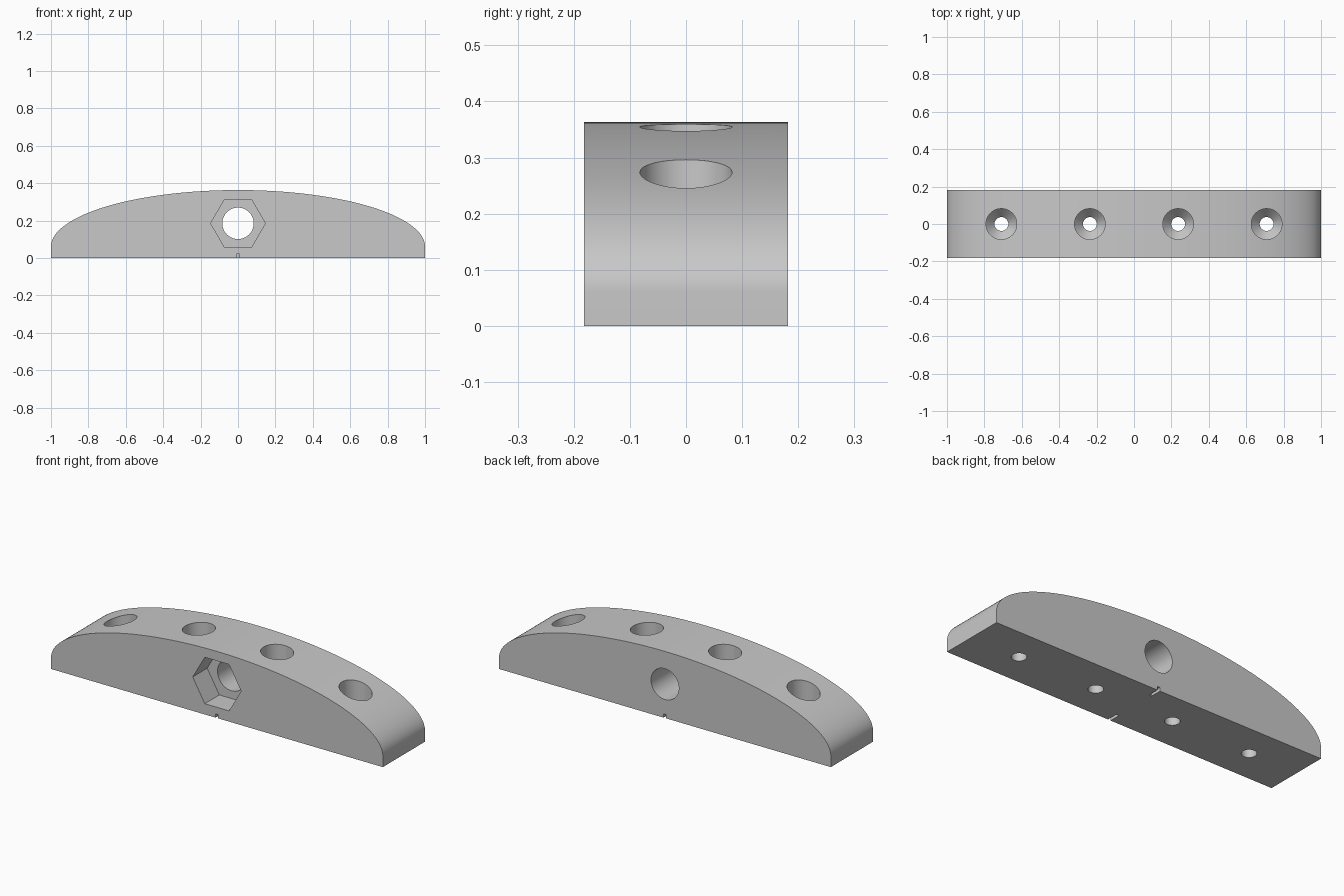
import bpy, bmesh
from math import cos, sin, pi
from mathutils import Matrix

if "Cube" in bpy.data.objects:
    bpy.data.objects.remove(bpy.data.objects["Cube"])

WIDTH = 0.363          # size along y
SIDE, RISE = 0.06, 0.303   # straight ends, then elliptical crown
HOLE_Z = 0.185

grey = bpy.data.materials.new("light_grey")
grey.use_nodes = True
colour = (0.58, 0.58, 0.58, 1)
grey.diffuse_color = colour
grey.node_tree.nodes["Principled BSDF"].inputs["Base Color"].default_value = colour


def loft(name, rings):
    """Skin a list of equal-length point rings and cap both ends."""
    bm = bmesh.new()
    loops = [[bm.verts.new(p) for p in ring] for ring in rings]
    n = len(loops[0])
    for a, b in zip(loops, loops[1:]):
        for i in range(n):
            j = (i + 1) % n
            bm.faces.new((a[i], a[j], b[j], b[i]))
    bm.faces.new(loops[0][::-1])
    bm.faces.new(loops[-1])
    bmesh.ops.recalc_face_normals(bm, faces=bm.faces)
    mesh = bpy.data.meshes.new(name)
    bm.to_mesh(mesh)
    bm.free()
    mesh.materials.append(grey)
    ob = bpy.data.objects.new(name, mesh)
    bpy.context.collection.objects.link(ob)
    return ob


def circle(r, n, z):
    return [(r * cos(2 * pi * i / n), r * sin(2 * pi * i / n), z) for i in range(n)]


def turned(name, profile, n, matrix):
    """Lathe (radius, height) pairs, then place the result."""
    ob = loft(name, [circle(r, n, z) for r, z in profile])
    ob.data.transform(matrix)
    return ob


def box(name, x0, x1, y0, y1, z0, z1):
    return loft(name, [[(x0, y0, z), (x1, y0, z), (x1, y1, z), (x0, y1, z)]
                       for z in (z0, z1)])


# Arched bar: flat base, short upright ends, elliptical crown
STEPS = 128
outline = [(-1, 0), (1, 0)]
outline += [(cos(pi * i / STEPS), SIDE + RISE * sin(pi * i / STEPS))
            for i in range(STEPS + 1)]
bar = loft("arched_bar", [[(x, y, z) for x, z in outline]
                          for y in (-WIDTH / 2, WIDTH / 2)])

# Counterbored screw holes with a conical seat
drill = [(0.037, -0.1), (0.037, 0.09), (0.082, 0.14), (0.082, 0.5)]
cutters = [turned("screw_hole_cutter", drill, 64, Matrix.Translation((x, 0, 0)))
           for x in (-0.709, -0.236, 0.236, 0.709)]

# Bolt hole through the middle, with a hexagonal nut pocket at the front
along_y = Matrix.Translation((0, 0, HOLE_Z)) @ Matrix.Rotation(-pi / 2, 4, "X")
cutters.append(turned("bolt_hole_cutter", [(0.084, -0.4), (0.084, 0.4)], 64, along_y))
cutters.append(turned("nut_pocket_cutter",
                      [(0.146, -0.4), (0.146, -WIDTH / 2 + 0.125)], 6, along_y))

# Small centre marks in the base edges
for s in (-1, 1):
    ys = sorted((s * 0.12, s * 0.3))
    cutters.append(box("centre_mark_cutter", -0.008, 0.008, *ys, -0.1, 0.02))

# Cut everything out of the bar
bpy.ops.object.select_all(action="DESELECT")
bpy.context.view_layer.objects.active = bar
bar.select_set(True)
for cutter in cutters:
    cutter.hide_render = True
    mod = bar.modifiers.new("cut", "BOOLEAN")
    mod.operation = "DIFFERENCE"
    mod.solver = "EXACT"
    mod.object = cutter
    bpy.ops.object.modifier_apply(modifier=mod.name)
    bpy.data.objects.remove(cutter)

bpy.ops.object.shade_smooth_by_angle()
